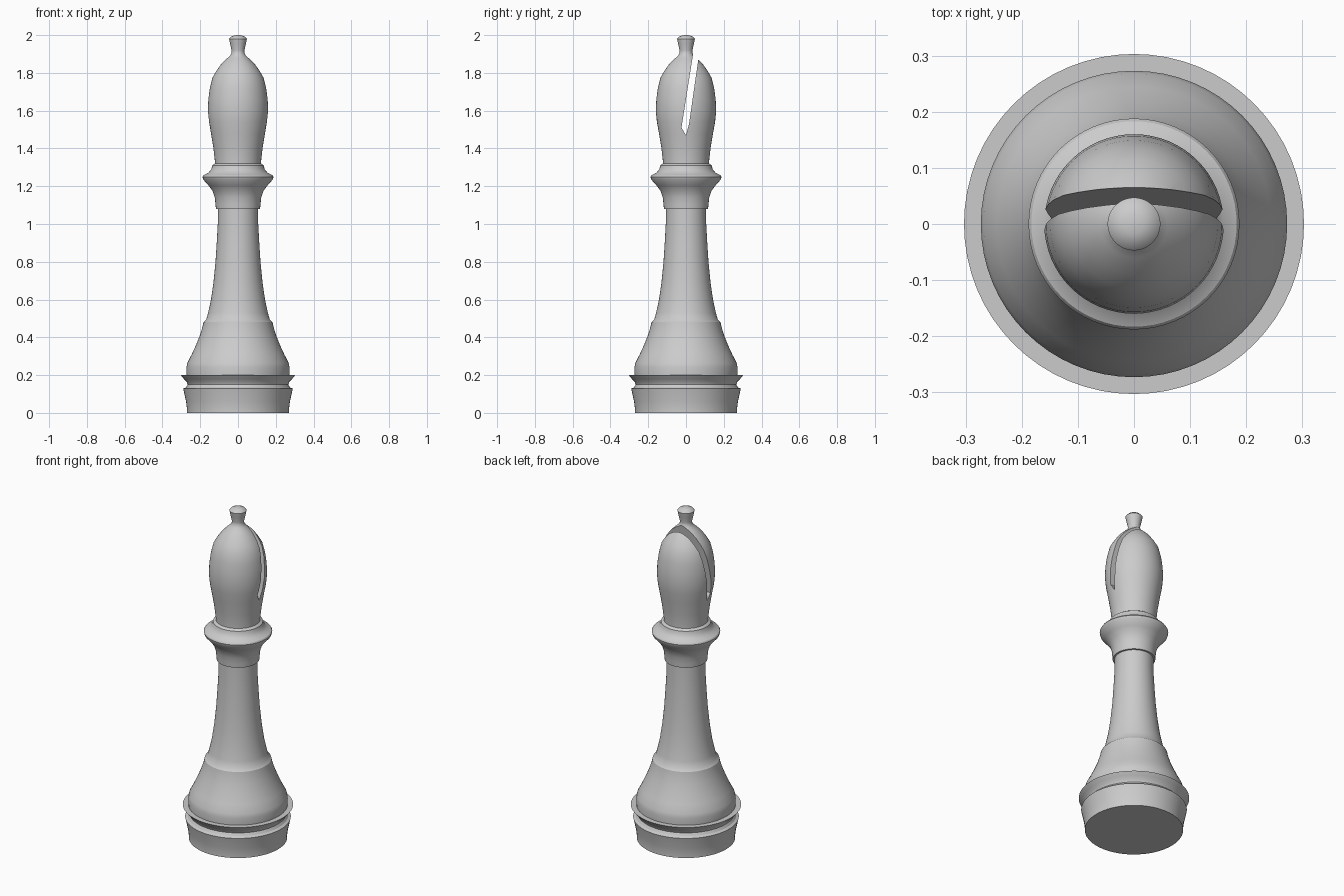
import bpy, bmesh, math

if "Cube" in bpy.data.objects:
    bpy.data.objects.remove(bpy.data.objects["Cube"])

SEGS = 64


def finish(name, bm):
    bmesh.ops.remove_doubles(bm, verts=bm.verts, dist=1e-5)
    bmesh.ops.recalc_face_normals(bm, faces=bm.faces)
    me = bpy.data.meshes.new(name)
    bm.to_mesh(me)
    bm.free()
    ob = bpy.data.objects.new(name, me)
    bpy.context.collection.objects.link(ob)
    return ob


def smooth(ob, angle=32):
    bpy.ops.object.select_all(action='DESELECT')
    ob.select_set(True)
    bpy.context.view_layer.objects.active = ob
    bpy.ops.object.shade_smooth_by_angle(angle=math.radians(angle))


def lathe(name, profile):
    """Revolve (radius, height) points around z."""
    bm = bmesh.new()
    vs = [bm.verts.new((r, 0, z)) for r, z in profile]
    es = [bm.edges.new(p) for p in zip(vs, vs[1:])]
    bmesh.ops.spin(bm, geom=vs + es, cent=(0, 0, 0), axis=(0, 0, 1),
                   angle=math.tau, steps=SEGS, use_merge=True)
    return finish(name, bm)


# moulded foot
base = lathe("base", [
    (0, 0), (0.27, 0), (0.27, 0.02), (0.275, 0.06), (0.287, 0.115),
    (0.29, 0.128), (0.275, 0.135), (0.266, 0.15), (0.272, 0.165),
    (0.287, 0.18), (0.303, 0.20), (0.272, 0.20)])

# flared body and tapering stem
stem = lathe("stem", [
    (0.272, 0.20), (0.273, 0.24), (0.268, 0.265), (0.245, 0.31),
    (0.222, 0.36), (0.202, 0.41), (0.188, 0.455), (0.183, 0.48),
    (0.168, 0.495), (0.158, 0.53), (0.143, 0.60), (0.130, 0.69),
    (0.119, 0.80), (0.112, 0.91), (0.107, 1.0), (0.106, 1.08)])

# collar under the head
collar = lathe("collar", [
    (0.106, 1.08), (0.117, 1.08), (0.119, 1.105), (0.123, 1.14),
    (0.135, 1.175), (0.157, 1.205), (0.184, 1.235), (0.188, 1.25),
    (0.183, 1.258), (0.158, 1.27), (0.141, 1.29), (0.137, 1.31),
    (0.122, 1.32)])

# slotted head with its knob
head = lathe("head", [
    (0, 1.31), (0.122, 1.31), (0.122, 1.33), (0.130, 1.40), (0.143, 1.48),
    (0.154, 1.54), (0.160, 1.60), (0.157, 1.66), (0.149, 1.72),
    (0.135, 1.775), (0.115, 1.81), (0.090, 1.845), (0.060, 1.875),
    (0.043, 1.89), (0.034, 1.905), (0.034, 1.92), (0.041, 1.95),
    (0.047, 1.98), (0.036, 1.992), (0.018, 1.999), (0, 2.0)])

# slanted slot cutter, pointed at the bottom
slot = [(0.0, 1.47), (0.016, 1.53), (0.078, 1.96), (0.047, 1.96), (-0.024, 1.51)]
bm = bmesh.new()
face = bm.faces.new([bm.verts.new((-0.3, y, z)) for y, z in slot])
ext = bmesh.ops.extrude_face_region(bm, geom=[face], use_keep_orig=True)
bmesh.ops.translate(bm, vec=(0.6, 0, 0),
                    verts=[v for v in ext["geom"] if isinstance(v, bmesh.types.BMVert)])
cutter = finish("slot_cutter", bm)
cutter.hide_render = True

cut = head.modifiers.new("slot", 'BOOLEAN')
cut.operation = 'DIFFERENCE'
cut.solver = 'EXACT'
cut.object = cutter
bpy.context.view_layer.objects.active = head
bpy.ops.object.modifier_apply(modifier=cut.name)
bpy.data.objects.remove(cutter)

for part in (base, stem, collar, head):
    smooth(part)
